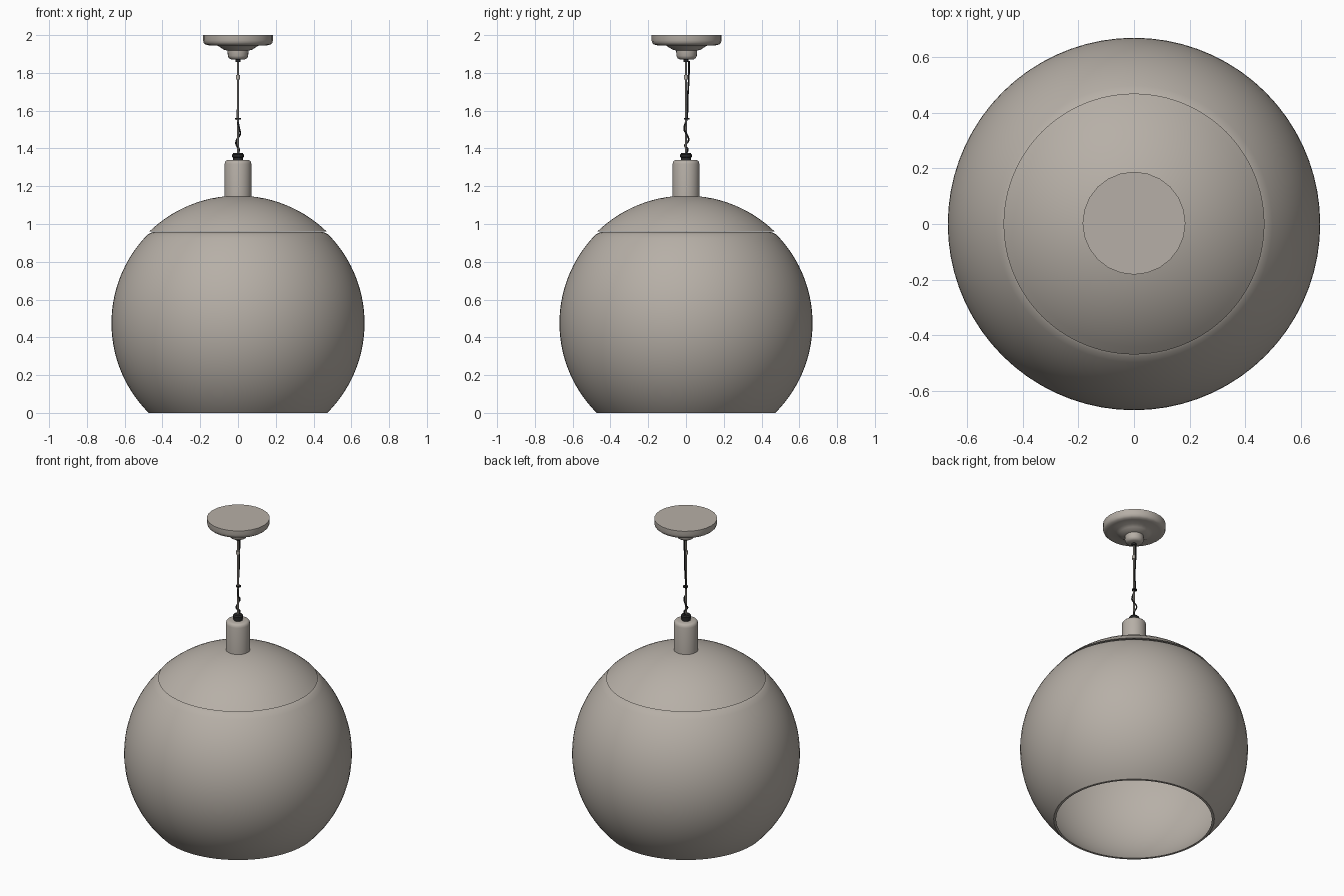
import bpy, bmesh, math
from mathutils import Vector

if "Cube" in bpy.data.objects:
    bpy.data.objects.remove(bpy.data.objects["Cube"])


def material(name, rgb):
    m = bpy.data.materials.new(name)
    m.diffuse_color = (*rgb, 1)
    m.use_nodes = True
    m.node_tree.nodes["Principled BSDF"].inputs["Base Color"].default_value = m.diffuse_color
    return m


GREY = material("warm_grey", (0.47, 0.43, 0.385))
BLACK = material("black", (0.02, 0.02, 0.02))


def finish(obj, mat, angle=35):
    obj.data.materials.append(mat)
    bpy.ops.object.select_all(action='DESELECT')
    obj.select_set(True)
    bpy.context.view_layer.objects.active = obj
    bpy.ops.object.shade_smooth_by_angle(angle=math.radians(angle))
    return obj


def lathe(name, profile, mat, sides=32, closed=False, y=0.0):
    """Spin (radius, z) points around z; a radius of 0 makes a pole."""
    bm = bmesh.new()
    verts = [bm.verts.new((r, 0, z)) for r, z in profile]
    edges = [bm.edges.new(p) for p in zip(verts, verts[1:])]
    if closed:
        edges.append(bm.edges.new((verts[-1], verts[0])))
    bmesh.ops.spin(bm, geom=verts + edges, cent=(0, 0, 0), axis=(0, 0, 1),
                   angle=math.tau, steps=sides, use_merge=False)
    bmesh.ops.remove_doubles(bm, verts=bm.verts[:], dist=0.0001)
    bmesh.ops.recalc_face_normals(bm, faces=bm.faces[:])
    bmesh.ops.translate(bm, verts=bm.verts[:], vec=(0, y, 0))
    mesh = bpy.data.meshes.new(name)
    bm.to_mesh(mesh)
    bm.free()
    obj = bpy.data.objects.new(name, mesh)
    bpy.context.collection.objects.link(obj)
    return finish(obj, mat)


def wire(name, points, radius, mat):
    """Smooth round cable through the points, converted to a mesh."""
    curve = bpy.data.curves.new(name, 'CURVE')
    curve.dimensions = '3D'
    curve.bevel_depth = radius
    curve.bevel_resolution = 2
    curve.use_fill_caps = True
    curve.resolution_u = 6
    sp = curve.splines.new('BEZIER')
    sp.bezier_points.add(len(points) - 1)
    for bp, p in zip(sp.bezier_points, points):
        bp.co = Vector(p)
        bp.handle_left_type = bp.handle_right_type = 'AUTO'
    obj = bpy.data.objects.new(name, curve)
    bpy.context.collection.objects.link(obj)
    bpy.ops.object.select_all(action='DESELECT')
    obj.select_set(True)
    bpy.context.view_layer.objects.active = obj
    bpy.ops.object.convert(target='MESH')
    return finish(bpy.context.view_layer.objects.active, mat, 60)


CENTRE = 0.475


def arc(radius, z0, z1, steps):
    """Points on the globe outline from height z0 to z1."""
    a0 = math.asin((z0 - CENTRE) / radius)
    a1 = math.asin((z1 - CENTRE) / radius)
    angles = [a0 + (a1 - a0) * i / steps for i in range(steps + 1)]
    return [(radius * math.cos(a), CENTRE + radius * math.sin(a)) for a in angles]


# Globe shade: thin shell, open at the bottom, with a rolled-in top lip
lathe("globe_shade",
      arc(0.67, 0, 0.945, 36) + [(0.462, 0.953), (0.45, 0.957)]
      + arc(0.66, 0.95, 0.0, 36), GREY, 72, closed=True)

# Domed cap resting on the shade
cap_out = arc(0.675, 0.96, 1.146, 12)
cap_in = arc(0.665, 1.136, 0.96, 12)
lathe("domed_cap", cap_out + [(0, 1.15)], GREY, 72)
lathe("cap_lining", [(0, 1.14)] + cap_in + [cap_out[0]], GREY, 72)

# Neck with rounded top and its black cable grip
lathe("neck", [(0, 1.13), (0.071, 1.13), (0.071, 1.318), (0.068, 1.33),
               (0.061, 1.337), (0.05, 1.34), (0, 1.34)], GREY, 32)
lathe("cable_grip", [(0, 1.335), (0.027, 1.335), (0.027, 1.352), (0.031, 1.354),
                     (0.031, 1.368), (0.024, 1.376), (0, 1.376)], BLACK, 16)

# Ceiling canopy: flat dish tapering into a small cup
lathe("ceiling_canopy",
      [(0, 2.0), (0.185, 2.0), (0.185, 1.972), (0.181, 1.958), (0.172, 1.95),
       (0.155, 1.946), (0.108, 1.944), (0.09, 1.933), (0.075, 1.923),
       (0.055, 1.918), (0.054, 1.89), (0.048, 1.878), (0.038, 1.872),
       (0, 1.87)], GREY, 24, y=0.003)
lathe("canopy_outlet", [(0, 1.872), (0.014, 1.872), (0.014, 1.858),
                        (0, 1.858)], BLACK, 12)

# Straight suspension wire with a small ferrule
wire("suspension_wire", [(0, 0, 1.37), (0, 0, 1.865)], 0.005, GREY)
lathe("wire_ferrule", [(0, 1.765), (0.011, 1.765), (0.011, 1.788), (0, 1.788)],
      GREY, 12)

# Slack black power cable twisting round the wire, held by a clip
wire("power_cable",
     [(0, 0.016, 1.862), (0, 0.015, 1.78), (0.001, 0.008, 1.65),
      (-0.003, 0.005, 1.56), (0.008, -0.009, 1.50), (0.011, 0.004, 1.475),
      (-0.009, 0.013, 1.44), (-0.007, -0.006, 1.415), (0.006, 0.01, 1.395),
      (0, 0, 1.37)], 0.0045, BLACK)
lathe("cable_clip", [(0, 1.552), (0.015, 1.552), (0.015, 1.56), (0, 1.56)],
      BLACK, 12, y=0.004)
